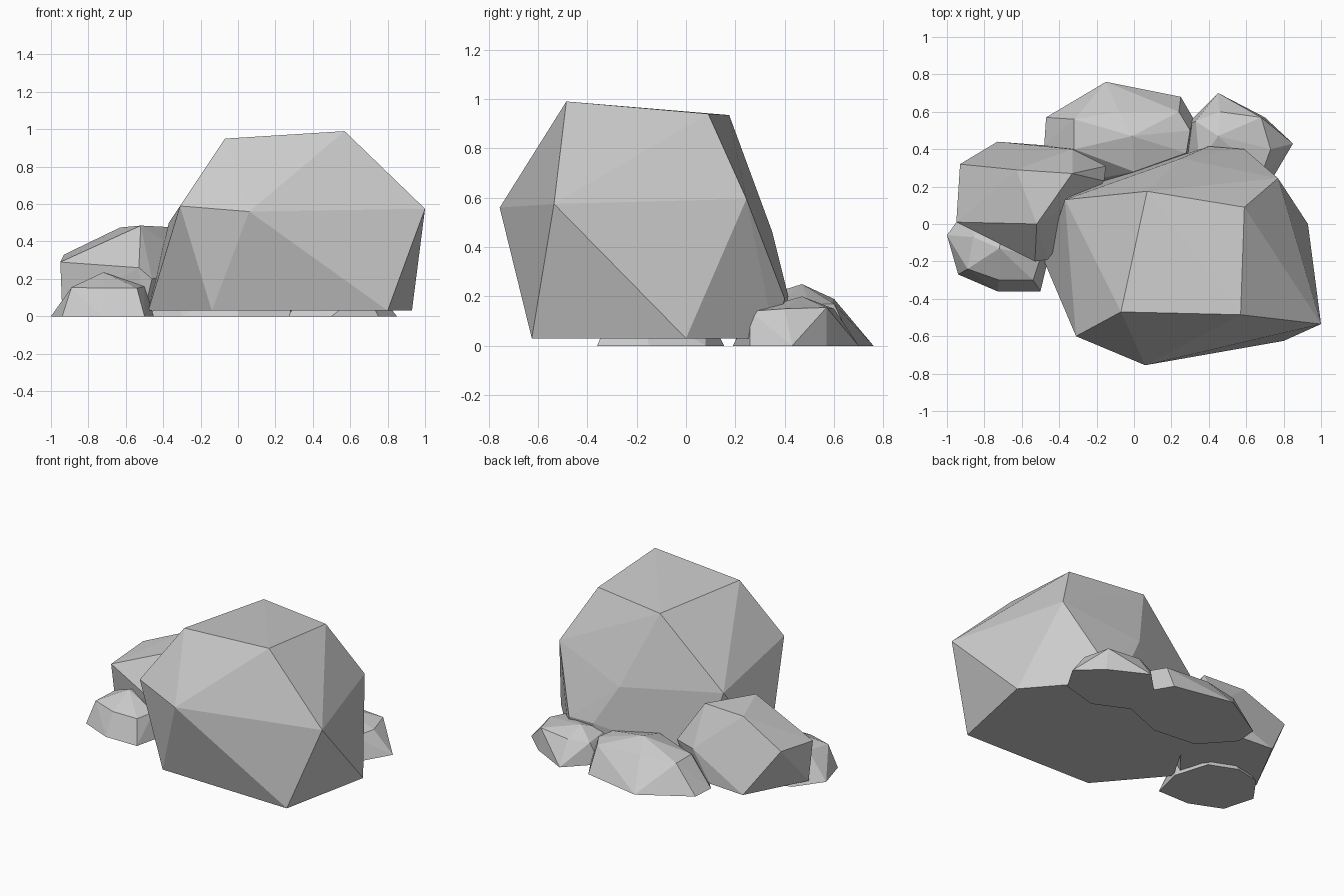
import bpy, bmesh, math


def rock(name, base_z, base, upper):
    """Faceted rock: convex hull of a flat footprint and a few upper corners."""
    bm = bmesh.new()
    for x, y in base:
        bm.verts.new((x, y, base_z))
    for p in upper:
        bm.verts.new(p)
    res = bmesh.ops.convex_hull(bm, input=bm.verts[:])
    loose = [v for v in bm.verts if not v.link_faces]
    bmesh.ops.delete(bm, geom=loose, context='VERTS')
    bmesh.ops.dissolve_limit(bm, angle_limit=math.radians(1),
                             verts=bm.verts[:], edges=bm.edges[:])
    bmesh.ops.recalc_face_normals(bm, faces=bm.faces[:])
    mesh = bpy.data.meshes.new(name)
    bm.to_mesh(mesh)
    bm.free()
    obj = bpy.data.objects.new(name, mesh)
    bpy.context.collection.objects.link(obj)
    return obj


# Large boulder
rock("boulder", 0.03,
     [(-.14, -.60), (.80, -.625), (.93, 0), (.62, .36), (.35, .38),
      (-.25, .20), (-.48, -.20)],
     [(-.07, -.47, .95), (.57, -.485, .99), (.59, .09, .94), (.07, .175, .935),
      (.06, -.755, .56), (1.0, -.535, .575), (.77, .245, .595),
      (-.31, -.60, .59), (-.37, .13, .50), (.25, .35, .46),
      (.40, .415, .20), (.59, .40, .19)])

# Medium stone on the left
rock("left_stone", 0.03,
     [(-.73, .44), (-.47, .42), (-.94, .04), (-.50, -.16), (-.17, .25)],
     [(-.95, .01, .29), (-.52, 0, .485), (-.53, -.20, .26), (-.46, -.19, .20),
      (-.93, .32, .33), (-.63, .29, .475), (-.33, .27, .475),
      (-.15, .31, .20), (-.16, .23, .25), (-.33, .40, .22)])

# Small stone at the front left
rock("front_left_pebble", 0,
     [(-1, -.06), (-.94, -.27), (-.73, -.36), (-.50, -.36), (-.45, -.15),
      (-.52, .08), (-.70, .155), (-.87, .12)],
     [(-.86, -.07, .17), (-.89, -.24, .155), (-.72, -.13, .235),
      (-.72, -.30, .15), (-.54, -.30, .15), (-.50, -.18, .16),
      (-.68, .07, .17)])

# Low stone at the back
rock("back_stone", 0,
     [(-.47, .57), (-.15, .76), (.25, .68), (.32, .56), (.28, .30),
      (0, .19), (-.30, .22), (-.48, .42)],
     [(-.32, .56, .18), (-.08, .60, .19), (.24, .60, .17), (.30, .50, .17),
      (.28, .38, .17), (-.32, .40, .18), (-.01, .47, .25), (0, .28, .19)])

# Small stone at the back right
rock("back_right_pebble", 0,
     [(.45, .70), (.70, .57), (.85, .43), (.75, .26), (.50, .19),
      (.27, .30), (.27, .52)],
     [(.46, .60, .15), (.68, .57, .155), (.73, .40, .15), (.68, .26, .14),
      (.33, .55, .14), (.45, .47, .20), (.35, .33, .15)])
